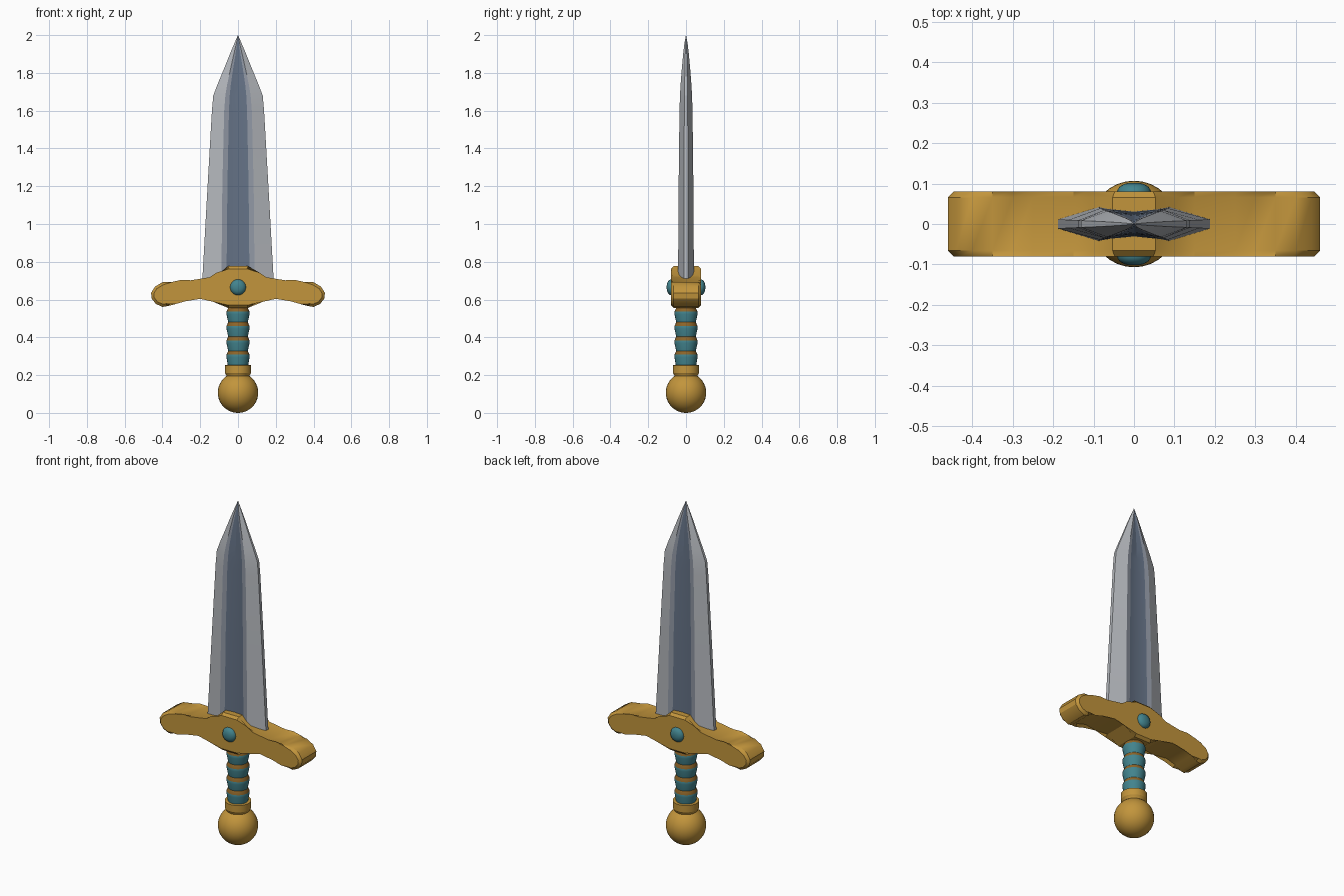
import bpy, bmesh, math
from mathutils import Matrix

if "Cube" in bpy.data.objects:
    bpy.data.objects.remove(bpy.data.objects["Cube"])


def mat(name, r, g, b):
    m = bpy.data.materials.new(name)
    m.diffuse_color = (r, g, b, 1)
    m.use_nodes = True
    m.node_tree.nodes["Principled BSDF"].inputs["Base Color"].default_value = m.diffuse_color
    return m


GOLD = mat("gold", 0.54, 0.30, 0.045)
TEAL = mat("teal", 0.055, 0.23, 0.27)
BROWN = mat("brown", 0.27, 0.13, 0.022)
LIGHT = mat("light steel", 0.46, 0.48, 0.51)
MID = mat("mid steel", 0.28, 0.31, 0.37)
DARK = mat("dark steel", 0.13, 0.17, 0.24)


def finish(name, bm, mats, angle=30):
    bmesh.ops.recalc_face_normals(bm, faces=bm.faces)
    me = bpy.data.meshes.new(name)
    bm.to_mesh(me)
    bm.free()
    ob = bpy.data.objects.new(name, me)
    bpy.context.collection.objects.link(ob)
    for m in mats:
        me.materials.append(m)
    bpy.ops.object.select_all(action='DESELECT')
    ob.select_set(True)
    bpy.context.view_layer.objects.active = ob
    if angle:
        bpy.ops.object.shade_smooth_by_angle(angle=math.radians(angle))
    return ob


def loft(bm, rings, mat_rule=lambda ring, i: 0):
    """Skin a stack of closed rings and cap both ends."""
    vs = [[bm.verts.new(p) for p in ring] for ring in rings]
    n = len(vs[0])
    for k in range(len(vs) - 1):
        for i in range(n):
            j = (i + 1) % n
            f = bm.faces.new((vs[k][i], vs[k][j], vs[k + 1][j], vs[k + 1][i]))
            f.material_index = mat_rule(k, i)
    bm.faces.new(vs[0])
    bm.faces.new(vs[-1])


def lathe(profile, n=32, rule=lambda k, i: 0):
    bm = bmesh.new()
    loft(bm, [[(r * math.cos(2 * math.pi * i / n), r * math.sin(2 * math.pi * i / n), z)
               for i in range(n)] for r, z in profile], rule)
    return bm


# Pommel ball and collar
bm = bmesh.new()
bmesh.ops.create_uvsphere(bm, u_segments=32, v_segments=20, radius=0.107,
                          matrix=Matrix.Translation((0, 0, 0.107)))
finish("pommel", bm, [GOLD])
finish("collar", lathe([(0.058, 0.18), (0.062, 0.20), (0.070, 0.212), (0.070, 0.252), (0.058, 0.253)]),
       [GOLD])

# Grip: flared teal segments with brown upward-facing steps
prof, brown = [(0.052, 0.24)], set()
for z in (0.312, 0.388, 0.464, 0.54):
    prof += [(0.061, z - 0.018), (0.061, z - 0.004), (0.052, z + 0.016)]
    brown.add(len(prof) - 2)
prof.append((0.058, 0.60))
finish("grip", lathe(prof, 24, lambda k, i: int(k in brown)), [TEAL, BROWN])

# Cross guard: mirrored outline, extruded and chamfered
half = [(0.053, 0.777), (0.11, 0.728), (0.15, 0.718), (0.25, 0.702), (0.30, 0.690), (0.35, 0.693),
        (0.40, 0.692), (0.44, 0.668), (0.46, 0.635), (0.457, 0.605), (0.435, 0.577), (0.40, 0.561),
        (0.375, 0.565), (0.34, 0.588), (0.28, 0.605), (0.20, 0.604), (0.127, 0.602), (0.053, 0.556)]
outline = half + [(-x, z) for x, z in reversed(half)]
bm = bmesh.new()
loft(bm, [[(x, y, z) for x, z in outline] for y in (-0.08, 0.08)])
rim = [e for e in bm.edges if abs(e.verts[0].co.y - e.verts[1].co.y) < 1e-5]
bmesh.ops.bevel(bm, geom=rim, offset=0.014, segments=1, affect='EDGES')
finish("guard", bm, [GOLD])

# Round gem on each side of the guard
for name, s in (("front_gem", 1), ("back_gem", -1)):
    bm = lathe([(0.042, 0.06), (0.042, 0.082), (0.036, 0.092), (0.024, 0.099), (0.010, 0.102)], 20)
    bm.transform(Matrix.Translation((0, 0, 0.665)) @ Matrix.Rotation(s * math.pi / 2, 4, 'X'))
    finish(name, bm, [TEAL], 40)

# Blade: z, half width, ridge x, fuller x, thickness factor
stations = [(0.70, 0.189, 0.088, 0.061, 1.0), (1.20, 0.161, 0.083, 0.056, 0.93),
            (1.60, 0.138, 0.073, 0.048, 0.82), (1.68, 0.131, 0.067, 0.044, 0.76),
            (1.74, 0.108, 0.057, 0.038, 0.68), (1.82, 0.075, 0.040, 0.026, 0.53),
            (1.90, 0.043, 0.022, 0.013, 0.36), (1.95, 0.022, 0.010, 0.005, 0.22),
            (2.0, 0.0005, 0.0003, 0.0001, 0.01)]
rings = []
for z, w, rx, fx, t in stations:
    side = [(w, 0.011 * t), (rx, 0.042 * t), (fx, 0.037 * t), (0, 0.031 * t),
            (-fx, 0.037 * t), (-rx, 0.042 * t), (-w, 0.011 * t)]
    rings.append([(x, y, z) for x, y in side] + [(-x, -y, z) for x, y in side])
bm = bmesh.new()
strip = (0, 1, 2, 2, 1, 0, 0)
loft(bm, rings, lambda k, i: strip[i % 7])
finish("blade", bm, [LIGHT, MID, DARK], 12)
